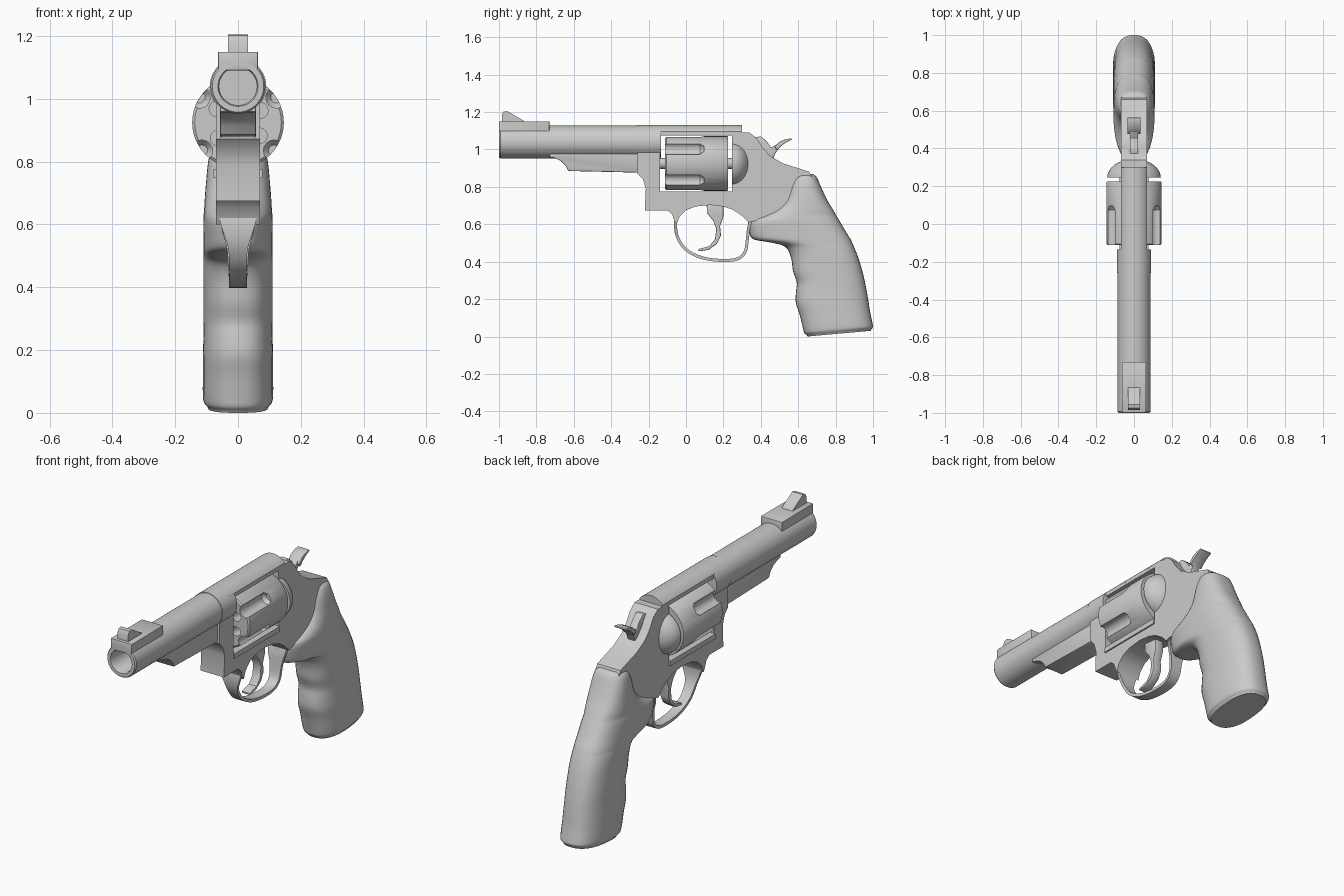
import bpy, bmesh
from math import sin, cos, pi, radians, copysign
from mathutils import Vector

if "Cube" in bpy.data.objects:
    bpy.data.objects.remove(bpy.data.objects["Cube"])


def finish(ob, bevel=0.0, angle=35):
    bpy.ops.object.select_all(action='DESELECT')
    bpy.context.view_layer.objects.active = ob
    ob.select_set(True)
    if bevel:
        m = ob.modifiers.new("bevel", 'BEVEL')
        m.width, m.segments, m.limit_method, m.angle_limit = bevel, 2, 'ANGLE', radians(40)
        bpy.ops.object.modifier_apply(modifier=m.name)
    bpy.ops.object.shade_smooth_by_angle(angle=radians(angle))
    return ob


def from_rings(name, rings, close=True, caps=True):
    """Skin a list of equal-length point rings."""
    bm = bmesh.new()
    vs = [[bm.verts.new(p) for p in r] for r in rings]
    n = len(rings[0])
    for a, b in zip(vs, vs[1:]):
        for i in range(n if close else n - 1):
            bm.faces.new((a[i], a[(i + 1) % n], b[(i + 1) % n], b[i]))
    if caps:
        bm.faces.new(vs[0])
        bm.faces.new(vs[-1])
    bmesh.ops.recalc_face_normals(bm, faces=bm.faces[:])
    me = bpy.data.meshes.new(name)
    bm.to_mesh(me)
    bm.free()
    ob = bpy.data.objects.new(name, me)
    bpy.context.collection.objects.link(ob)
    return ob


def circle(r, y, z, x=0, n=48):
    return [(x + r * cos(2 * pi * i / n), y, z + r * sin(2 * pi * i / n)) for i in range(n)]


def lathe(name, prof, z, n=48):
    return finish(from_rings(name, [circle(r, y, z, 0, n) for r, y in prof]))


def plate(name, outlines, half, bevel=0.0):
    """Side outlines in (y, z), later ones are holes, extruded to +-half in x."""
    cu = bpy.data.curves.new(name, 'CURVE')
    cu.dimensions, cu.fill_mode, cu.extrude = '2D', 'BOTH', half
    for pts in outlines:
        s = cu.splines.new('POLY')
        s.points.add(len(pts) - 1)
        for p, (y, z) in zip(s.points, pts):
            p.co = (y, z, 0, 1)
        s.use_cyclic_u = True
    ob = bpy.data.objects.new(name, cu)
    bpy.context.collection.objects.link(ob)
    ob.rotation_euler = (pi / 2, 0, pi / 2)
    bpy.ops.object.select_all(action='DESELECT')
    bpy.context.view_layer.objects.active = ob
    ob.select_set(True)
    bpy.ops.object.convert(target='MESH')
    ob = bpy.context.object
    bm = bmesh.new()
    bm.from_mesh(ob.data)
    bmesh.ops.remove_doubles(bm, verts=bm.verts[:], dist=1e-5)
    bmesh.ops.recalc_face_normals(bm, faces=bm.faces[:])
    bm.to_mesh(ob.data)
    bm.free()
    return finish(ob, bevel)


def smooth_rows(rows, k):
    """Catmull-Rom through tuples of numbers."""
    v = [Vector(r) for r in rows]
    v = [v[0]] + v + [v[-1]]
    out = []
    for a, b, c, d in zip(v, v[1:], v[2:], v[3:]):
        for i in range(k):
            t = i / k
            out.append(b + (c - a) * (t / 2) + (2 * a - 5 * b + 4 * c - d) * (t * t / 2)
                       + (3 * b - a - 3 * c + d) * (t ** 3 / 2))
    return out + [v[-1]]


# Barrel with hollow bore, and the collar where it meets the frame
lathe("barrel", [(.06, -.5), (.06, -.99), (.064, -1), (.082, -1), (.087, -.993), (.087, -.14)], 1.04)
lathe("barrel_collar", [(.09, -.26), (.09, -.135)], 1.04)

# Housing under the barrel
plate("under_barrel", [[(-.2, .98), (-.2, .875), (-.63, .885), (-.645, .915), (-.67, .94),
                        (-.7, .953), (-.73, .958), (-.73, .98)]], .058, .015)

# Front sight on its base
plate("sight_base", [[(-1, 1.09), (-1, 1.15), (-.73, 1.15), (-.73, 1.09)]], .063, .004)
plate("front_sight", [[(-.985, 1.14), (-.985, 1.185), (-.975, 1.202), (-.955, 1.205),
                       (-.87, 1.155), (-.86, 1.14)]], .032)

# Frame with cylinder window
plate("frame", [
    [(-.26, 1.09), (.34, 1.09), (.38, 1.06), (.41, 1.01), (.45, .965), (.52, .925), (.6, .9),
     (.66, .88), (.68, .84), (.66, .7), (.5, .64), (.4, .625), (.335, .61), (.3, .645), (.25, .678),
     (.2, .695), (.13, .703), (.05, .695), (0, .675), (-.035, .64), (-.05, .6), (-.062, .62),
     (-.075, .655), (-.1, .675), (-.22, .675), (-.215, .79), (-.23, .84), (-.26, .872)],
    [(-.14, .775), (-.14, 1.088), (.245, 1.088), (.245, .775)]], .07)
plate("frame_ledge", [[(-.14, .748), (-.14, .775), (.245, .775), (.245, .748)]], .078)

# Rounded top strap
arc = [(.09 * sin(radians(a)), 1.04 + .09 * cos(radians(a))) for a in range(-51, 52, 6)]
sec = [(-.07, 1.075)] + arc + [(.07, 1.075)]
finish(from_rings("top_strap", [[(x, y, z) for x, z in sec] for y in (-.26, .3)]))

# Recoil shield: flattened half dome behind the cylinder
rings = []
for i in range(9):
    a = i / 8 * pi / 2 * .97
    rings.append([(.142 * cos(a) * cos(t), .245 + .1 * sin(a), .922 + .124 * cos(a) * sin(t))
                  for t in (2 * pi * j / 40 for j in range(40))])
finish(from_rings("recoil_shield", rings))

# Cylinder with flutes and chambers cut away
drum = from_rings("cylinder", [circle(r, y, .925) for r, y in
                               ((.138, -.112), (.146, -.105), (.146, .22), (.143, .225))])
cuts = []
for a in (90, 33, -38, -90, 218, 147):
    c, s = cos(radians(a)), sin(radians(a))
    cuts.append(from_rings("cutter", [circle(r, y, .925 + .146 * s, .146 * c, 16)
                                      for r, y in ((.034, -.15), (.034, .075), (.018, .095))]))
    a = a * .85 if abs(a) < 50 else a
    c, s = cos(radians(a)), sin(radians(a))
    cuts.append(from_rings("cutter", [circle(.025, y, .925 + .08 * s, .08 * c, 20)
                                      for y in (-.15, .15)]))
bpy.context.view_layer.objects.active = drum
for c in cuts:
    c.hide_render = True
    m = drum.modifiers.new("cut", 'BOOLEAN')
    m.operation, m.object, m.solver = 'DIFFERENCE', c, 'EXACT'
    bpy.ops.object.modifier_apply(modifier=m.name)
    bpy.data.objects.remove(c)
finish(drum)
lathe("cylinder_axle", [(.03, -.16), (.03, .26)], .925, 24)

# Trigger guard: a band swept along its loop, columns are y, z, half width
path = smooth_rows([(-.045, .66, .068), (-.056, .6, .055), (-.045, .53, .032), (0, .465, .028),
                    (.08, .423, .028), (.18, .407, .028), (.27, .413, .028), (.315, .45, .03),
                    (.328, .52, .035), (.335, .58, .05), (.35, .635, .06)], 4)
rings = []
for i, (y, z, w) in enumerate(path):
    d = path[min(i + 1, len(path) - 1)] - path[max(i - 1, 0)]
    n = Vector((-d.y, d.x)).normalized() * .008
    rings.append([(-w, y - n.x, z - n.y), (w, y - n.x, z - n.y),
                  (w, y + n.x, z + n.y), (-w, y + n.x, z + n.y)])
finish(from_rings("trigger_guard", rings))

# Trigger
plate("trigger", [[(.11, .72), (.112, .66), (.145, .62), (.162, .575), (.155, .52), (.125, .483),
                   (.065, .467), (.068, .455), (.12, .463), (.165, .495), (.187, .54), (.182, .59),
                   (.2, .64), (.2, .72)]], .025, .005)

# Hammer and its wide spur
plate("hammer", [[(.34, 1.06), (.4, 1.07), (.43, 1.045), (.455, 1.01), (.49, 1.03), (.55, 1.058),
                  (.55, 1.045), (.51, 1.025), (.475, .975), (.46, .93), (.36, .95)]], .022, .004)
plate("hammer_spur", [[(.475, 1.015), (.5, 1.042), (.53, 1.054), (.563, 1.06), (.565, 1.052),
                       (.535, 1.038), (.51, 1.02), (.485, .995)]], .035, .006)

# Grip: rows of z, front y, back y, half width
rows = smooth_rows([(.868, .605, .68, .06), (.85, .575, .7, .082), (.8, .55, .722, .095),
                    (.73, .525, .755, .102), (.68, .475, .785, .106), (.645, .4, .805, .108),
                    (.62, .335, .82, .11), (.56, .338, .855, .11), (.52, .36, .88, .11),
                    (.503, .45, .888, .11), (.48, .53, .898, .11), (.42, .562, .922, .11),
                    (.35, .572, .943, .11), (.29, .592, .957, .11), (.24, .588, .967, .11),
                    (.18, .587, .977, .112), (.12, .608, .986, .112), (.06, .625, .997, .112),
                    (.035, .633, 1., .108), (.022, .65, .988, .095)], 3)
rings = []
for z, f, b, w in rows:
    mid = b - min(.2, (b - f) * .5)
    tilt = .09 * max(0, 1 - max(z - .03, 0) / .12)
    ring = []
    for j in range(40):
        t = 2 * pi * j / 40
        c, s = cos(t), sin(t)
        p = .8
        y = mid + copysign(abs(s) ** p, s) * ((b - mid) if s > 0 else (mid - f))
        ring.append((w * copysign(abs(c) ** p, c), y, z + tilt * (y - .83)))
    rings.append(ring)
low = min(p[2] for p in rings[-1])
rings = [[(x, y, max(z, 0)) for x, y, z in r] for r in rings]
rings[-1] = [(x, y, z - low) for x, y, z in rings[-1]]
finish(from_rings("grip", rings), angle=45)
